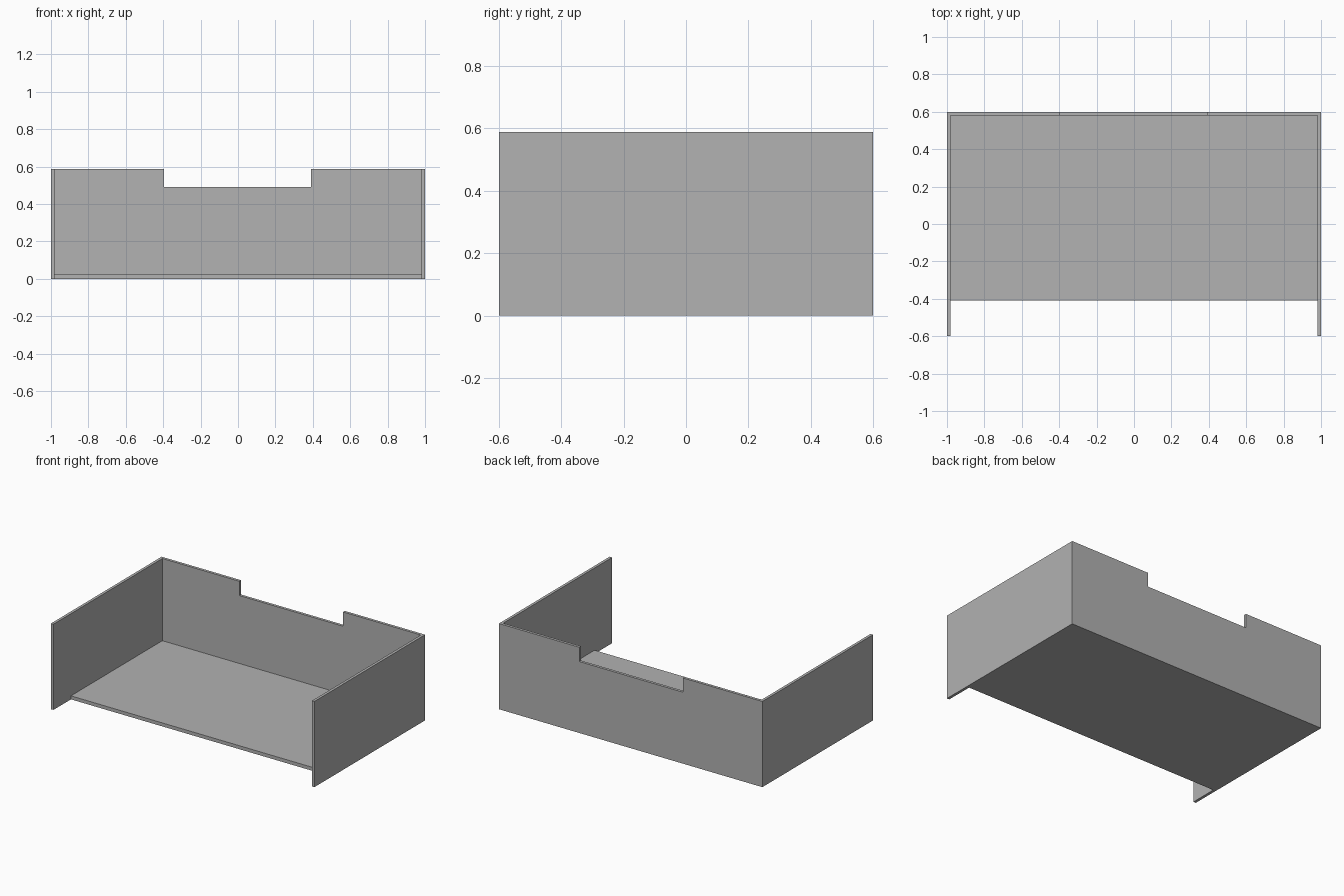
import bpy
import bmesh
from mathutils import Vector

cube = bpy.data.objects.get("Cube")
if cube:
    bpy.data.objects.remove(cube, do_unlink=True)

WIDTH, DEPTH, HEIGHT = 2.0, 1.2, 0.588
WALL = 0.019
FLOOR = 0.024
FLOOR_FRONT = -0.41
X, Y = WIDTH / 2, DEPTH / 2

grey = bpy.data.materials.new("plain_grey")
grey.use_nodes = True
colour = (0.445, 0.445, 0.445, 1.0)
grey.diffuse_color = colour
grey.node_tree.nodes["Principled BSDF"].inputs["Base Color"].default_value = colour


def panel(name, outline, push):
    """Extrude a flat outline of 3D points along the push vector."""
    bm = bmesh.new()
    face = bm.faces.new([bm.verts.new(p) for p in outline])
    moved = bmesh.ops.extrude_face_region(bm, geom=[face])["geom"]
    verts = [v for v in moved if isinstance(v, bmesh.types.BMVert)]
    bmesh.ops.translate(bm, verts=verts, vec=Vector(push))
    bmesh.ops.recalc_face_normals(bm, faces=bm.faces)
    mesh = bpy.data.meshes.new(name)
    bm.to_mesh(mesh)
    bm.free()
    mesh.materials.append(grey)
    obj = bpy.data.objects.new(name, mesh)
    bpy.context.collection.objects.link(obj)
    return obj


# Side walls, full depth
for side, name in ((1, "left_wall"), (-1, "right_wall")):
    panel(name,
          [(side * X, y, z) for y, z in ((-Y, 0), (Y, 0), (Y, HEIGHT), (-Y, HEIGHT))],
          (-side * WALL, 0, 0))

# Back wall with the notch in its top edge
inner = X - WALL
notch_right, notch_left, notch_z = -0.396, 0.39, 0.49
back = [(-inner, 0), (inner, 0), (inner, HEIGHT), (notch_left, HEIGHT),
        (notch_left, notch_z), (notch_right, notch_z),
        (notch_right, HEIGHT), (-inner, HEIGHT)]
panel("back_wall", [(x, Y, z) for x, z in back], (0, -WALL, 0))

# Floor, set back from the front ends of the side walls
floor_back = Y - WALL
panel("floor",
      [(-inner, FLOOR_FRONT, 0), (inner, FLOOR_FRONT, 0),
       (inner, floor_back, 0), (-inner, floor_back, 0)],
      (0, 0, FLOOR))
